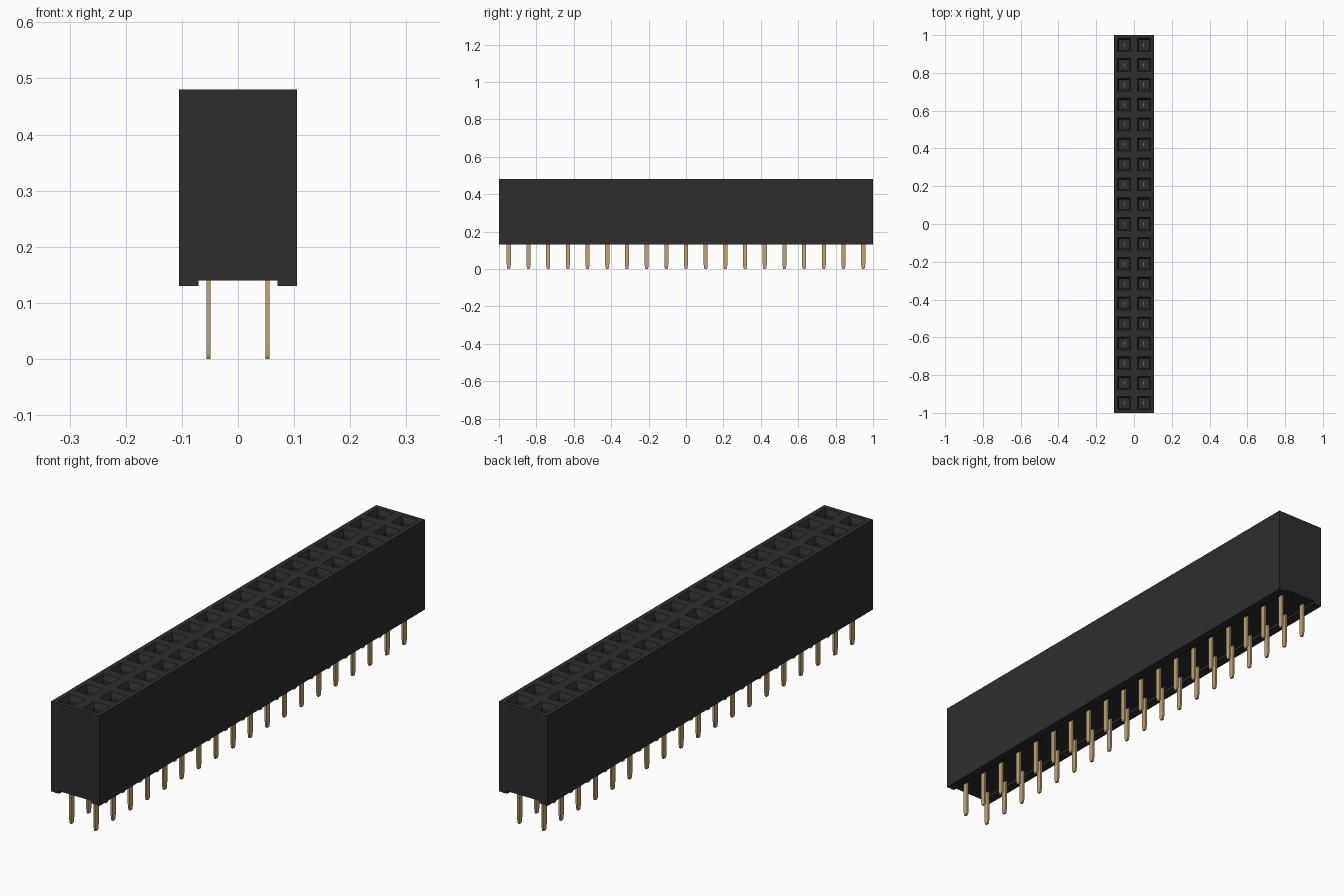
import bpy
import bmesh
from mathutils import Vector

cube = bpy.data.objects.get("Cube")
if cube:
    bpy.data.objects.remove(cube, do_unlink=True)

ROWS = 19
PITCH = 2 / ROWS
HALF_W = 0.105
Z_BOTTOM, Z_CHANNEL, Z_TOP = 0.13, 0.14, 0.48


def material(name, color):
    mat = bpy.data.materials.new(name)
    mat.use_nodes = True
    mat.diffuse_color = color
    bsdf = mat.node_tree.nodes["Principled BSDF"]
    bsdf.inputs["Base Color"].default_value = color
    bsdf.inputs["Roughness"].default_value = 0.6
    return mat


def finish(bm, name, mat):
    bmesh.ops.recalc_face_normals(bm, faces=bm.faces)
    mesh = bpy.data.meshes.new(name)
    bm.to_mesh(mesh)
    bm.free()
    mesh.materials.append(mat)
    obj = bpy.data.objects.new(name, mesh)
    bpy.context.collection.objects.link(obj)
    return obj


def sweep(bm, profile, step, count):
    """Extrude a closed profile in equal steps; return the new faces."""
    face = bm.faces.new([bm.verts.new(p) for p in profile])
    start = face
    for i in range(count):
        geom = bmesh.ops.extrude_face_region(
            bm, geom=[face], use_keep_orig=(i == 0))["geom"]
        face = next(g for g in geom if isinstance(g, bmesh.types.BMFace))
        bmesh.ops.translate(bm, vec=step, verts=list(face.verts))
    return start


black = material("black plastic", (0.027, 0.027, 0.027, 1))
gold = material("brass", (0.53, 0.38, 0.17, 1))

# Housing: channelled cross-section swept one cell per row of contacts
bm = bmesh.new()
half = [(0, Z_CHANNEL), (0.07, Z_CHANNEL), (0.07, Z_BOTTOM),
        (HALF_W, Z_BOTTOM), (HALF_W, Z_TOP), (0, Z_TOP)]
outline = half + [(-x, z) for x, z in reversed(half[1:-1])]
sweep(bm, [(x, -1, z) for x, z in outline], Vector((0, PITCH, 0)), ROWS)
bmesh.ops.recalc_face_normals(bm, faces=bm.faces)

# Sockets: a square funnel and a straight shaft in every top cell
cells = [f for f in bm.faces
         if f.normal.z > 0.9 and f.calc_center_median().z > Z_TOP - 0.01]
bmesh.ops.inset_individual(bm, faces=cells, thickness=0.026)
bmesh.ops.inset_individual(bm, faces=cells, thickness=0.012, depth=-0.02)
shafts = bmesh.ops.extrude_discrete_faces(bm, faces=cells)["faces"]
for f in shafts:
    bmesh.ops.translate(bm, vec=(0, 0, -0.24), verts=list(f.verts))
finish(bm, "housing", black)

# Pins: flat blades with tapered tips, reaching up into the sockets
bm = bmesh.new()
THICK = 0.0075
side = [(0.006, 0), (0.0085, 0.006), (0.011, 0.025), (0.011, 0.27)]
blade = side + [(-y, z) for y, z in reversed(side)]
for x in (-PITCH / 2, PITCH / 2):
    for row in range(ROWS):
        y0 = (row - (ROWS - 1) / 2) * PITCH
        sweep(bm, [(x - THICK / 2, y0 + y, z) for y, z in blade],
              Vector((THICK, 0, 0)), 1)
finish(bm, "contact_pins", gold)
